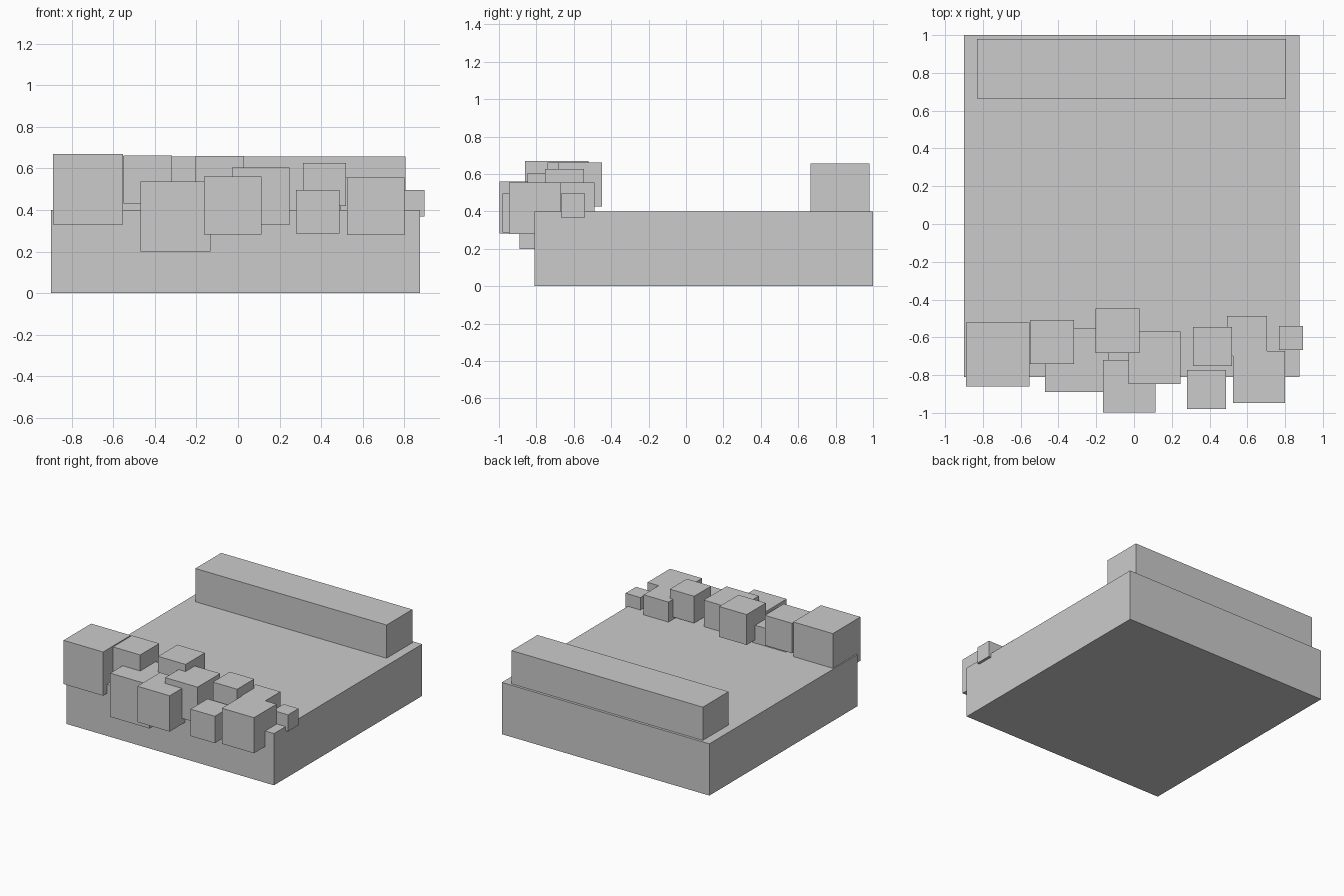
import bpy
import bmesh
from mathutils import Vector

default = bpy.data.objects.get("Cube")
if default:
    bpy.data.objects.remove(default, do_unlink=True)

# One plain grey for every part
grey = bpy.data.materials.new("light_grey")
grey.use_nodes = True
colour = (0.6, 0.6, 0.6, 1)
grey.diffuse_color = colour
grey.node_tree.nodes["Principled BSDF"].inputs["Base Color"].default_value = colour


def box(name, low, size):
    """Add a flat-faced box from its lowest corner and its size."""
    low, size = Vector(low), Vector(size)
    mesh = bpy.data.meshes.new(name)
    bm = bmesh.new()
    bmesh.ops.create_cube(bm, size=1)
    bmesh.ops.scale(bm, vec=size, verts=bm.verts)
    bm.to_mesh(mesh)
    bm.free()
    mesh.materials.append(grey)
    obj = bpy.data.objects.new(name, mesh)
    obj.location = low + size / 2
    bpy.context.collection.objects.link(obj)
    return obj


# Slab and the long ridge along its back
box("base_slab", (-0.9, -0.81, 0), (1.775, 1.81, 0.4))
box("back_ridge", (-0.83, 0.665, 0.34), (1.635, 0.315, 0.317))

# Cubes heaped along the front edge: lowest corner and side length
front_cubes = [
    ((-0.89, -0.86, 0.33), 0.338),
    ((-0.55, -0.74, 0.43), 0.232),
    ((-0.47, -0.89, 0.2), 0.338),
    ((-0.205, -0.683, 0.425), 0.235),
    ((-0.163, -0.997, 0.283), 0.277),
    ((-0.03, -0.847, 0.328), 0.277),
    ((0.312, -0.753, 0.418), 0.208),
    ((0.28, -0.98, 0.287), 0.208),
    ((0.525, -0.947, 0.28), 0.275),
    ((0.492, -0.7, 0.343), 0.212),
    ((0.768, -0.668, 0.368), 0.128),
]
for i, (corner, side) in enumerate(front_cubes, 1):
    box(f"front_cube_{i}", corner, (side, side, side))
